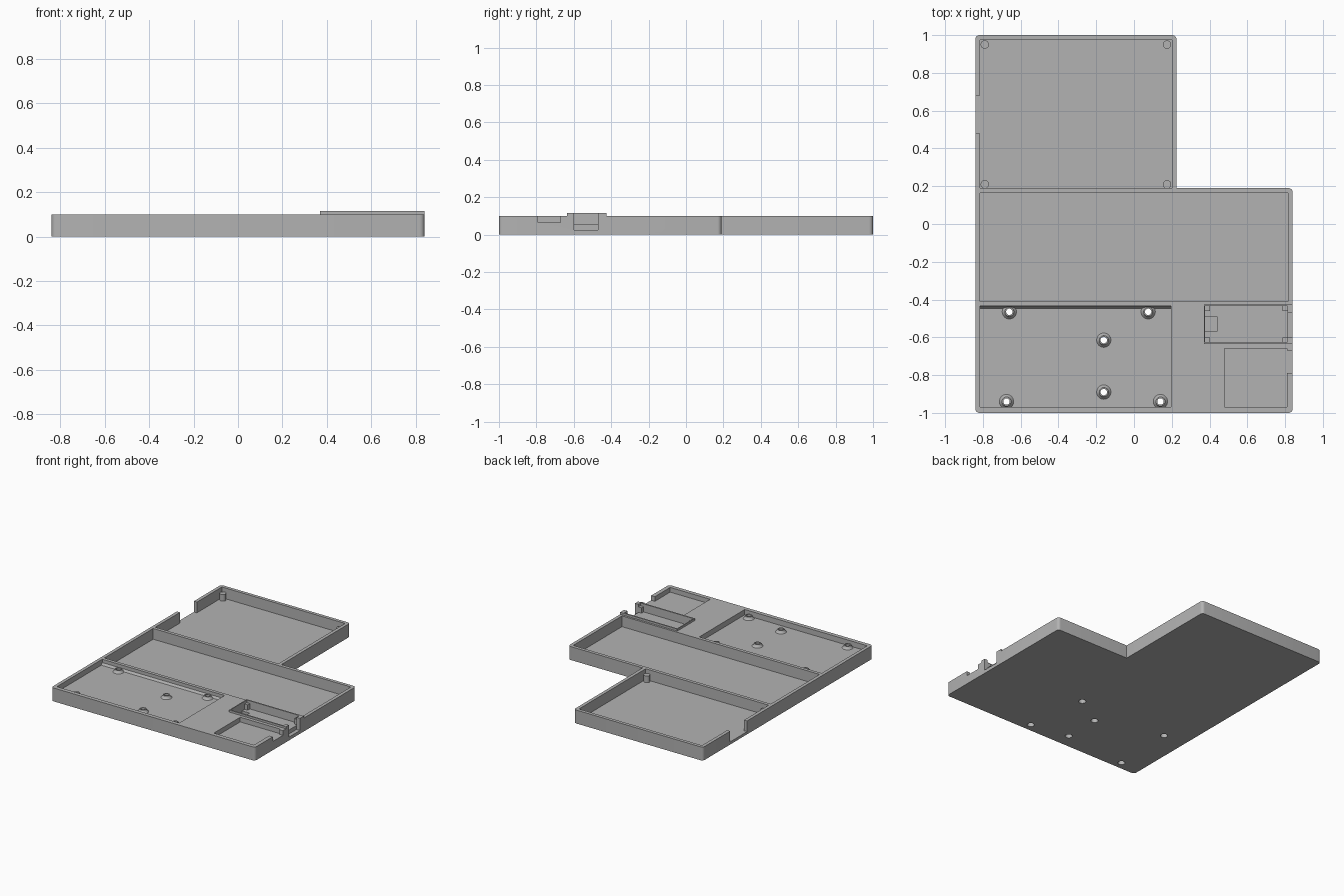
import bpy, bmesh, math
from mathutils import Matrix, Vector

if "Cube" in bpy.data.objects:
    bpy.data.objects.remove(bpy.data.objects["Cube"])

grey = bpy.data.materials.new("plain_grey")
grey.use_nodes = True
colour = (0.45, 0.45, 0.45, 1)
grey.diffuse_color = colour
grey.node_tree.nodes["Principled BSDF"].inputs["Base Color"].default_value = colour

TOP, RIM, TRAY_FLOOR, BOARD_FLOOR = 0.10, 0.115, 0.02, 0.06
ABOVE = 0.2


def make(name, bm):
    bmesh.ops.recalc_face_normals(bm, faces=bm.faces)
    mesh = bpy.data.meshes.new(name)
    bm.to_mesh(mesh)
    bm.free()
    mesh.materials.append(grey)
    obj = bpy.data.objects.new(name, mesh)
    bpy.context.collection.objects.link(obj)
    return obj


def prism(name, points, direction):
    """Extrude a flat outline along a direction."""
    bm = bmesh.new()
    face = bm.faces.new([bm.verts.new(p) for p in points])
    ext = bmesh.ops.extrude_face_region(bm, geom=[face])
    verts = [v for v in ext["geom"] if isinstance(v, bmesh.types.BMVert)]
    bmesh.ops.translate(bm, verts=verts, vec=direction)
    return make(name, bm)


def box(name, x0, x1, y0, y1, z0, z1):
    return prism(name, [(x0, y0, z0), (x1, y0, z0), (x1, y1, z0), (x0, y1, z0)],
                 (0, 0, z1 - z0))


def cylinder(name, x, y, r, z0, z1):
    bm = bmesh.new()
    bmesh.ops.create_cone(bm, cap_ends=True, segments=24, radius1=r, radius2=r,
                          depth=z1 - z0,
                          matrix=Matrix.Translation((x, y, (z0 + z1) / 2)))
    return make(name, bm)


def lathe(name, x, y, profile):
    """Spin a closed radius/height profile about a vertical axis."""
    bm = bmesh.new()
    verts = [bm.verts.new((x + r, y, z)) for r, z in profile]
    edges = [bm.edges.new((verts[i], verts[i - 1])) for i in range(len(verts))]
    bmesh.ops.spin(bm, geom=verts + edges, cent=(x, y, 0), axis=(0, 0, 1),
                   angle=math.tau, steps=24, use_duplicate=False)
    bmesh.ops.remove_doubles(bm, verts=bm.verts, dist=0.0001)
    return make(name, bm)


def smooth(obj):
    bpy.ops.object.select_all(action='DESELECT')
    obj.select_set(True)
    bpy.context.view_layer.objects.active = obj
    bpy.ops.object.shade_smooth_by_angle(angle=math.radians(35))


def combine(target, tool, operation='DIFFERENCE'):
    mod = target.modifiers.new("shape", 'BOOLEAN')
    mod.operation, mod.solver, mod.object = operation, 'EXACT', tool
    bpy.context.view_layer.objects.active = target
    bpy.ops.object.modifier_apply(modifier=mod.name)
    bpy.data.objects.remove(tool)


# L-shaped body with rounded outer corners
outline = [(-0.84, -1), (0.84, -1), (0.84, 0.19), (0.225, 0.19), (0.225, 1), (-0.84, 1)]
body = prism("tray_body", [(x, y, 0) for x, y in outline], (0, 0, TOP))
bm = bmesh.new()
bm.from_mesh(body.data)
corners = [e for e in bm.edges
           if abs((e.verts[0].co - e.verts[1].co).z) > 0.05
           and (e.verts[0].co.xy - Vector((0.225, 0.19))).length > 0.01]
bmesh.ops.bevel(bm, geom=corners, offset=0.022, segments=5, profile=0.5, affect='EDGES')
bm.to_mesh(body.data)
bm.free()

# Raised rim around the small module bay
combine(body, box("rim", 0.37, 0.84, -0.635, -0.425, 0.07, RIM), 'UNION')

# Trays, board bay, module bays and their side openings
pockets = [
    (-0.815, 0.20, 0.19, 0.975, TRAY_FLOOR),
    (-0.815, 0.815, -0.41, 0.165, TRAY_FLOOR),
    (-0.815, 0.195, -0.97, -0.435, BOARD_FLOOR),
    (0.48, 0.81, -0.97, -0.66, 0.065),
    (0.377, 0.812, -0.625, -0.435, 0.055),
    (0.377, 0.44, -0.57, -0.49, 0.03),
    (-0.90, -0.80, 0.48, 0.68, TRAY_FLOOR),
    (0.80, 0.90, -0.79, -0.67, 0.065),
    (0.812, 0.90, -0.60, -0.47, 0.025),
]
for x0, x1, y0, y1, floor in pockets:
    combine(body, box("cutter", x0, x1, y0, y1, floor, ABOVE))

# Screw holes with a wider recess underneath, each with a flared boss
holes = [(-0.66, -0.465), (0.075, -0.465), (-0.16, -0.615),
         (-0.16, -0.89), (-0.675, -0.94), (0.14, -0.94)]
for x, y in holes:
    combine(body, cylinder("cutter", x, y, 0.017, -0.1, ABOVE))
    combine(body, cylinder("cutter", x, y, 0.025, -0.1, 0.03))
    smooth(lathe("screw_boss", x, y,
                 [(0.017, 0.055), (0.017, 0.08), (0.024, 0.08),
                  (0.027, 0.07), (0.038, 0.06), (0.038, 0.055)]))
smooth(body)

# Sloped fillet along the back of the board bay
y = -0.435
prism("board_fillet", [(-0.815, y, 0.06), (-0.815, y - 0.012, 0.06), (-0.815, y, 0.075)],
      (1.01, 0, 0))

# Locating pins in the rear tray
for x in (-0.79, 0.175):
    for y in (0.21, 0.95):
        smooth(cylinder("locating_pin", x, y, 0.022, TRAY_FLOOR - 0.005, 0.07))

# Corner posts in the module bay
for x in (0.377, 0.787):
    for y in (-0.625, -0.46):
        box("corner_post", x, x + 0.025, y, y + 0.025, 0.05, 0.095)
